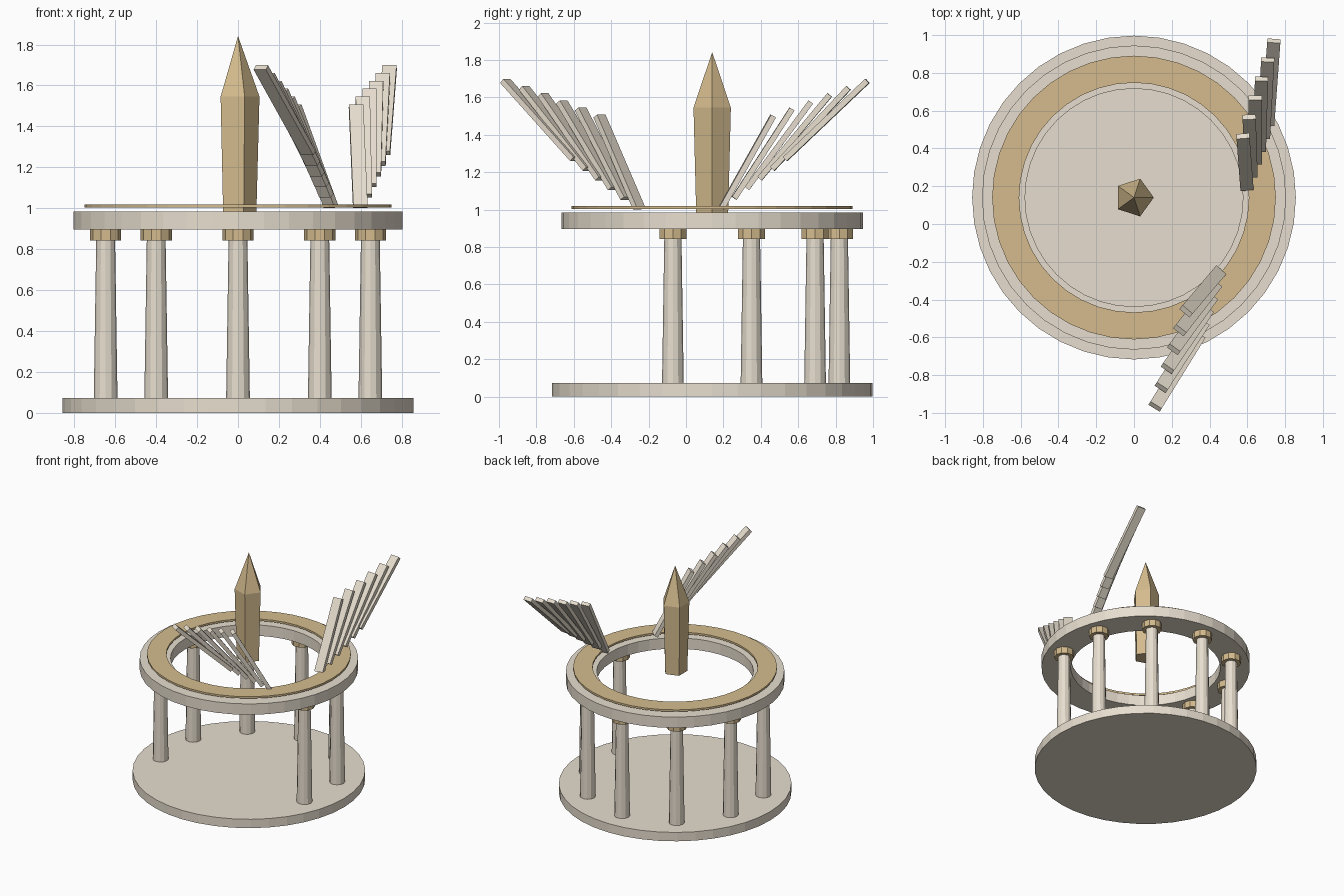
import bpy, bmesh, math
from mathutils import Vector, Matrix

if "Cube" in bpy.data.objects:
    bpy.data.objects.remove(bpy.data.objects["Cube"])

CENTRE = Vector((0, 0.14, 0))
AXIS = math.radians(-18)      # symmetry axis of the wing pair


def material(name, rgb):
    m = bpy.data.materials.new(name)
    m.diffuse_color = (*rgb, 1)
    m.use_nodes = True
    m.node_tree.nodes["Principled BSDF"].inputs["Base Color"].default_value = m.diffuse_color
    return m


STONE = material("pale_stone", (0.80, 0.73, 0.62))
GOLD = material("old_gold", (0.66, 0.50, 0.27))


def add_object(name, bm, mat, location):
    bmesh.ops.recalc_face_normals(bm, faces=bm.faces)
    mesh = bpy.data.meshes.new(name)
    bm.to_mesh(mesh)
    bm.free()
    mesh.materials.append(mat)
    ob = bpy.data.objects.new(name, mesh)
    ob.location = location
    bpy.context.collection.objects.link(ob)
    return ob


def lathe(name, profile, sides, mat, location=CENTRE, closed=False):
    """Stack of rings from (radius, z) points; closed joins last to first."""
    bm = bmesh.new()
    rings = []
    for r, z in profile:
        n = 1 if r == 0 else sides
        rings.append([bm.verts.new((r * math.cos(math.tau * i / sides),
                                    r * math.sin(math.tau * i / sides), z))
                      for i in range(n)])
    pairs = list(zip(rings, rings[1:]))
    if closed:
        pairs.append((rings[-1], rings[0]))
    for a, b in pairs:
        for i in range(sides):
            j = (i + 1) % sides
            if len(b) == 1:
                bm.faces.new((a[i], a[j], b[0]))
            else:
                bm.faces.new((a[i], a[j], b[j], b[i]))
    if not closed:
        for ring in (rings[0], rings[-1]):
            if len(ring) > 1:
                bm.faces.new(ring)
    return add_object(name, bm, mat, location)


def ring(name, inner, outer, z0, z1, mat):
    lathe(name, [(inner, z0), (outer, z0), (outer, z1), (inner, z1)],
          40, mat, closed=True)


# Floor disc, stone ring beam and floating gold band
lathe("base_disc", [(0.857, 0), (0.857, 0.072)], 40, STONE)
ring("ring_beam", 0.577, 0.805, 0.897, 0.985, STONE)
ring("gold_band", 0.608, 0.751, 1.004, 1.019, GOLD)

# Seven columns, open towards the front
for k in range(7):
    a = math.radians(-18 + 36 * k)
    pos = CENTRE + Vector((math.cos(a), math.sin(a), 0)) * 0.68
    lathe(f"column_{k + 1}", [(0.058, 0.07), (0.046, 0.845)], 12, STONE, pos)
    lathe(f"capital_{k + 1}", [(0.076, 0.843), (0.076, 0.898)], 10, GOLD, pos)

# Five-sided spire floating in the middle
lathe("spire", [(0.09, 0.985), (0.105, 1.545), (0, 1.842)], 5, GOLD)


# Fans of flat blades, mirrored about the symmetry axis
def blade(name, foot, tip, side):
    along = tip - foot
    width = along.cross(Vector((0, 0, 1))).normalized()
    depth = width.cross(along).normalized()
    bm = bmesh.new()
    bmesh.ops.create_cube(bm, size=1)
    for v in bm.verts:
        p = ((foot + tip) / 2 + width * v.co.x * 0.07
             + depth * v.co.y * 0.03 + along * v.co.z)
        p.y *= side
        v.co = Matrix.Rotation(AXIS, 3, 'Z') @ p
    add_object(name, bm, STONE, CENTRE)


for label, side in (("back", 1), ("front", -1)):
    for i in range(6):
        t = i / 5
        foot = Vector((0.553, 0.232 + 0.358 * t, 1.008 + 0.262 * t))
        tip = Vector((0.448, 0.488 + 0.53 * t, 1.50 + 0.188 * t))
        blade(f"{label}_wing_blade_{i + 1}", foot, tip, side)
